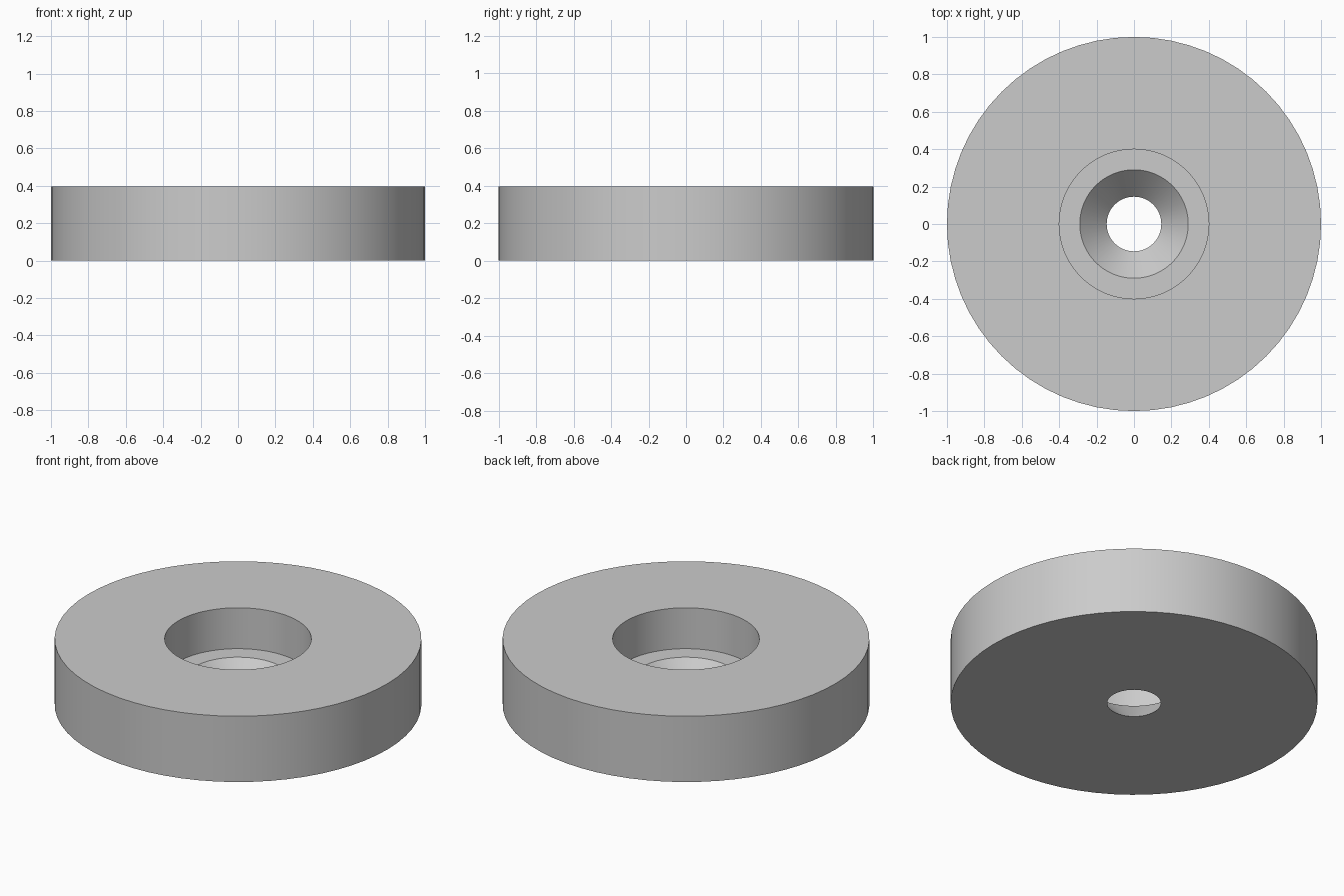
import bpy, bmesh, math

cube = bpy.data.objects.get("Cube")
if cube:
    bpy.data.objects.remove(cube, do_unlink=True)

SEGMENTS = 64
HEIGHT = 0.396

# Plain grey material
grey = bpy.data.materials.new("plain_grey")
grey.use_nodes = True
colour = (0.6, 0.6, 0.6, 1)
grey.diffuse_color = colour
grey.node_tree.nodes["Principled BSDF"].inputs["Base Color"].default_value = colour


def lathe(name, profile):
    """Revolve a closed (radius, height) profile around the z axis."""
    bm = bmesh.new()
    rings = []
    for radius, z in profile:
        angles = [math.tau * i / SEGMENTS for i in range(SEGMENTS)]
        rings.append([bm.verts.new((radius * math.cos(a), radius * math.sin(a), z))
                      for a in angles])
    for k, ring in enumerate(rings):
        upper = rings[(k + 1) % len(rings)]
        for i in range(SEGMENTS):
            j = (i + 1) % SEGMENTS
            bm.faces.new((ring[i], ring[j], upper[j], upper[i]))
    bmesh.ops.recalc_face_normals(bm, faces=bm.faces)
    mesh = bpy.data.meshes.new(name)
    bm.to_mesh(mesh)
    bm.free()
    obj = bpy.data.objects.new(name, mesh)
    bpy.context.collection.objects.link(obj)
    obj.data.materials.append(grey)
    return obj


# Disc with a stepped recess and a countersunk through hole
disc = lathe("countersunk_disc", [
    (0.146, 0),        # hole at the underside
    (1, 0),            # outer wall
    (1, HEIGHT),
    (0.4, HEIGHT),     # recess wall
    (0.4, 0.15),       # ledge
    (0.29, 0.15),      # countersink cone
])

bpy.ops.object.select_all(action="DESELECT")
disc.select_set(True)
bpy.context.view_layer.objects.active = disc
bpy.ops.object.shade_smooth_by_angle(angle=math.radians(30))
